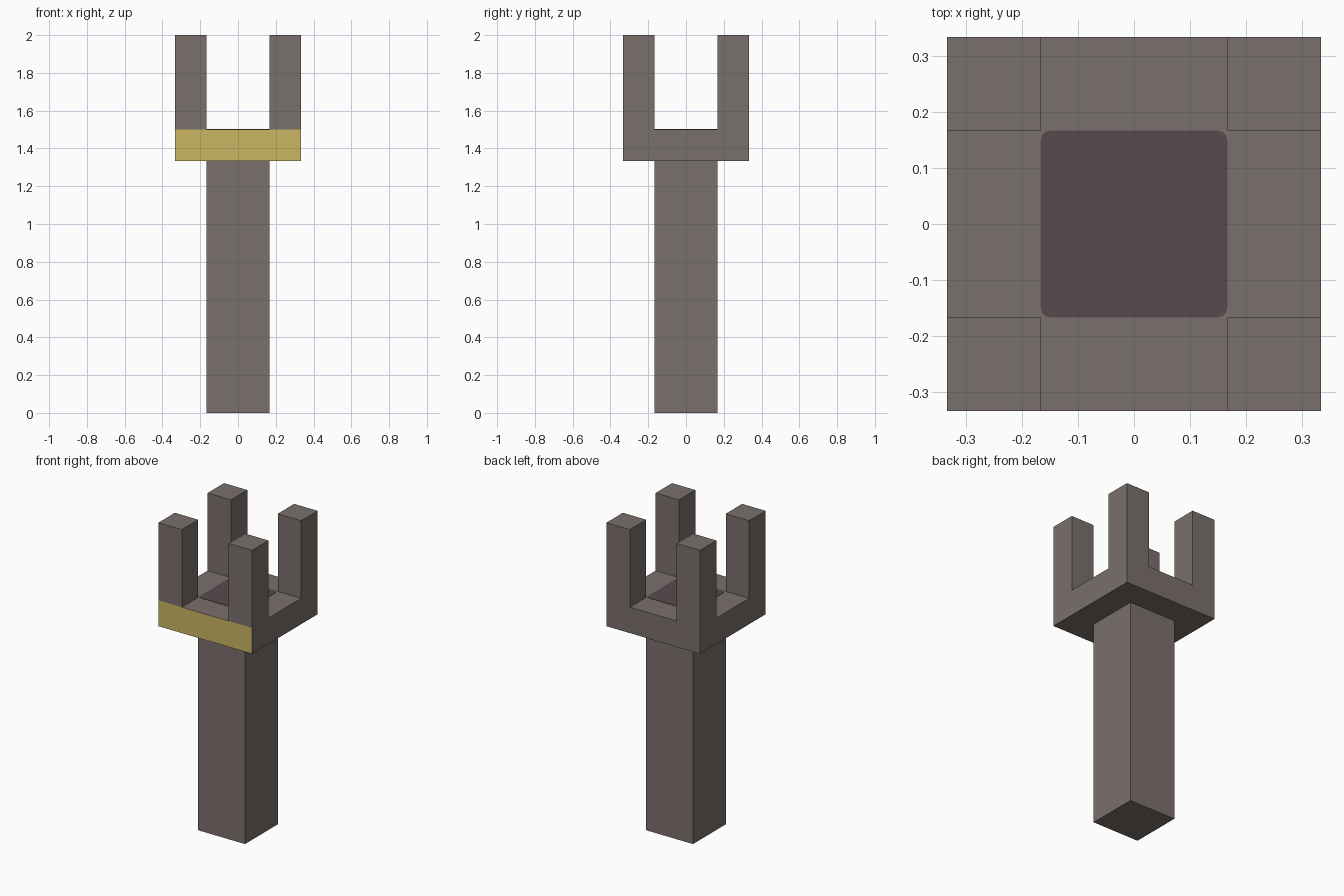
import bpy, bmesh
from mathutils import Matrix

if "Cube" in bpy.data.objects:
    bpy.data.objects.remove(bpy.data.objects["Cube"])

U = 1 / 6  # one prong width


def lin(c):
    c /= 255
    return c / 12.92 if c <= 0.04045 else ((c + 0.055) / 1.055) ** 2.4


def material(name, r, g, b):
    m = bpy.data.materials.new(name)
    m.diffuse_color = (lin(r), lin(g), lin(b), 1)
    m.use_nodes = True
    m.node_tree.nodes["Principled BSDF"].inputs["Base Color"].default_value = m.diffuse_color
    return m


stone = material("brown_grey", 122, 112, 108)
gold = material("gold", 202, 182, 98)
plum = material("dark_plum", 89, 74, 79)


def make_object(name, bm, *mats):
    mesh = bpy.data.meshes.new(name)
    bmesh.ops.recalc_face_normals(bm, faces=bm.faces)
    bm.to_mesh(mesh)
    bm.free()
    for m in mats:
        mesh.materials.append(m)
    obj = bpy.data.objects.new(name, mesh)
    bpy.context.collection.objects.link(obj)
    return obj


def box(sx, sy, z0, z1):
    bm = bmesh.new()
    bmesh.ops.create_cube(bm, size=1, matrix=Matrix.Translation((0, 0, (z0 + z1) / 2))
                          @ Matrix.Diagonal((sx, sy, z1 - z0, 1)))
    return bm


# Square shaft
make_object("shaft", box(2 * U, 2 * U, 0, 8 * U), stone)

# Head: slab on a 4 x 4 grid of prong-width cells, corner cells raised as prongs
bm = bmesh.new()
bmesh.ops.create_grid(bm, x_segments=4, y_segments=4, size=2 * U,
                      matrix=Matrix.Translation((0, 0, 8 * U)))
ext = bmesh.ops.extrude_face_region(bm, geom=bm.faces[:])
top = [g for g in ext["geom"] if isinstance(g, bmesh.types.BMVert)]
bmesh.ops.translate(bm, verts=top, vec=(0, 0, U))
corners = []
for f in bm.faces:
    c = f.calc_center_median()
    if c.z > 8.9 * U and abs(c.x) > U and abs(c.y) > U:
        corners.append(f)
caps = bmesh.ops.extrude_discrete_faces(bm, faces=corners)["faces"]
bmesh.ops.translate(bm, verts=list({v for f in caps for v in f.verts}), vec=(0, 0, 3 * U))
# Gold band on the front of the slab
for f in bm.faces:
    c = f.calc_center_median()
    if c.y < -1.99 * U and c.z < 9 * U:
        f.material_index = 1
make_object("pronged_head", bm, stone, gold)

# Rounded dark panel on top of the slab
bm = box(2 * U, 2 * U, 9 * U - 0.01, 9 * U + 0.002)
upright = [e for e in bm.edges if abs(e.verts[0].co.z - e.verts[1].co.z) > 0.005]
bmesh.ops.bevel(bm, geom=upright, offset=0.018, segments=3, profile=0.5, affect='EDGES')
bmesh.ops.translate(bm, verts=bm.verts, vec=(0, 0, 0))
for v in bm.verts:  # keep the panel a thin plate
    v.co.z = max(v.co.z, 9 * U - 0.002)
make_object("top_panel", bm, plum)
